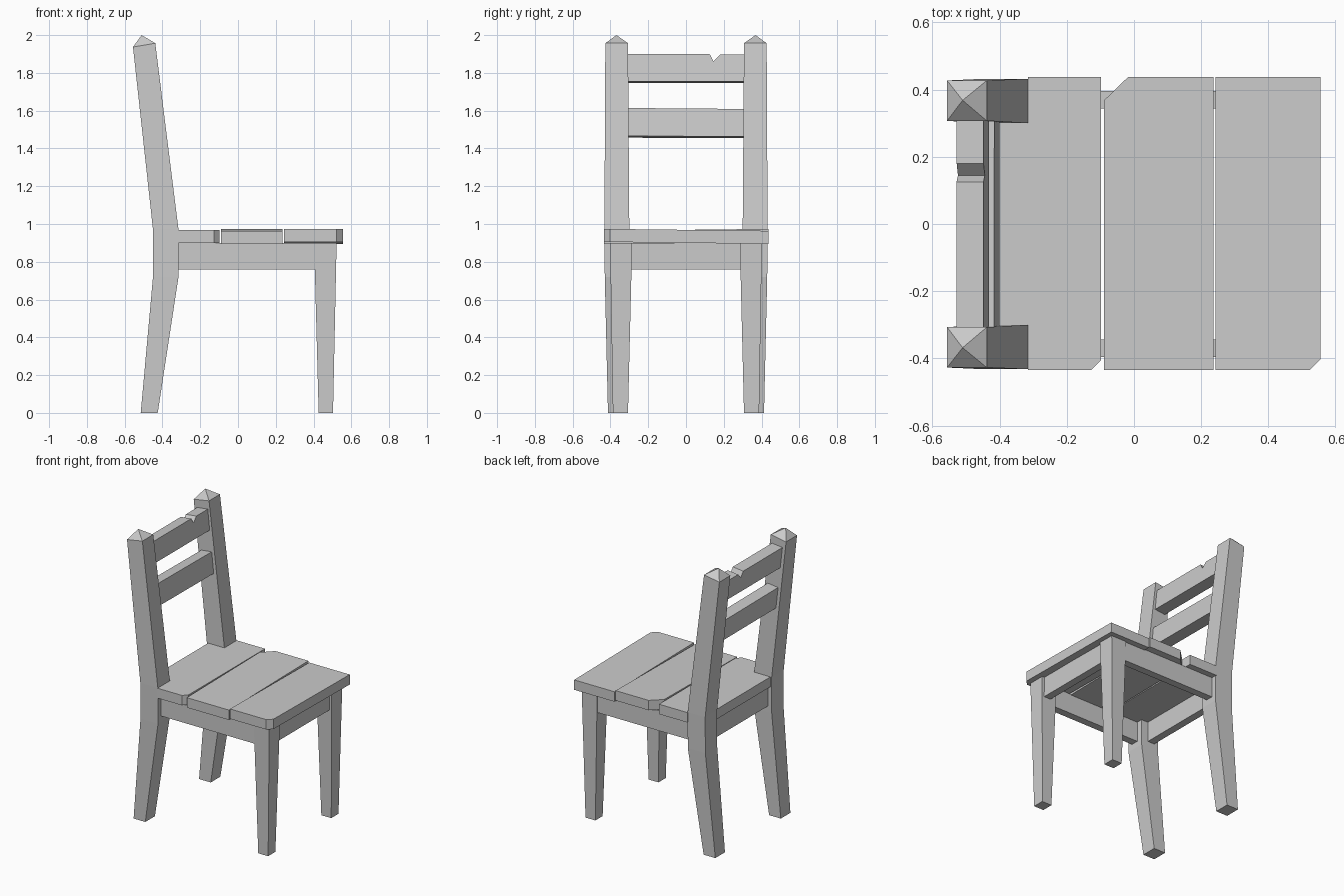
import bpy, bmesh
from mathutils import Vector

if "Cube" in bpy.data.objects:
    bpy.data.objects.remove(bpy.data.objects["Cube"])


def loft(name, rings, apex=None, mirror=False):
    """Skin a stack of equal point rings; close with caps or a pointed tip."""
    bm = bmesh.new()
    loops = [[bm.verts.new(p) for p in ring] for ring in rings]
    n = len(loops[0])
    for a, b in zip(loops, loops[1:]):
        for i in range(n):
            j = (i + 1) % n
            bm.faces.new((a[i], a[j], b[j], b[i]))
    bm.faces.new(loops[0][::-1])
    if apex:
        tip = bm.verts.new(apex)
        for i in range(n):
            bm.faces.new((loops[-1][i], loops[-1][(i + 1) % n], tip))
    else:
        bm.faces.new(loops[-1])
    bmesh.ops.recalc_face_normals(bm, faces=bm.faces)
    mesh = bpy.data.meshes.new(name)
    bm.to_mesh(mesh)
    bm.free()
    obj = bpy.data.objects.new(name, mesh)
    bpy.context.collection.objects.link(obj)
    if mirror:
        mod = obj.modifiers.new("Mirror", 'MIRROR')
        mod.use_axis = (False, True, False)
        mod.use_mirror_merge = False
    return obj


def ring(x0, x1, y0, y1, z0, z1=None):
    """Rectangle with the height z0 at its back edge and z1 at its front edge."""
    z1 = z0 if z1 is None else z1
    return [(x0, y0, z0), (x1, y0, z1), (x1, y1, z1), (x0, y1, z0)]


def box(name, x0, x1, y0, y1, z0, z1, mirror=False):
    return loft(name, [ring(x0, x1, y0, y1, z0), ring(x0, x1, y0, y1, z1)], mirror=mirror)


def plank(name, outline, tilt=0.0):
    """Seat board from a top outline, rocked slightly along y."""
    return loft(name, [[(x, y, z + tilt * y) for x, y in outline] for z in (0.90, 0.969)])


def slat(name, outline, x_front, z_base):
    """Back rest board from a (y, height) outline, leaning back with the posts."""
    up = Vector((-0.11, 0, 1))
    back = Vector((-0.08, 0, -0.009))
    front = [Vector((x_front, y, z_base)) + up * h for y, h in outline]
    return loft(name, [front, [p + back for p in front]])


# Back posts with pointed tops
loft("back_posts", [
    ring(-0.515, -0.425, 0.307, 0.413, 0),
    ring(-0.45, -0.315, 0.30, 0.43, 0.72),
    ring(-0.45, -0.315, 0.30, 0.432, 0.97),
    ring(-0.556, -0.438, 0.307, 0.427, 1.937, 1.957),
], apex=(-0.51, 0.368, 2.0), mirror=True)

# Tapered front legs
loft("front_legs", [
    ring(0.427, 0.503, 0.307, 0.387, 0),
    ring(0.403, 0.522, 0.285, 0.402, 0.90),
], mirror=True)

# Rails under the seat
box("side_rails", -0.33, 0.42, 0.343, 0.395, 0.76, 0.90, mirror=True)
box("front_rail", 0.45, 0.503, -0.30, 0.30, 0.76, 0.90)
box("back_rail", -0.42, -0.367, -0.31, 0.31, 0.76, 0.90)

# Seat boards with chipped corners
plank("seat_back_board", [
    (-0.44, -0.302), (-0.316, -0.302), (-0.316, -0.435), (-0.128, -0.435),
    (-0.098, -0.405), (-0.098, 0.437), (-0.316, 0.437), (-0.316, 0.302), (-0.44, 0.302)])
plank("seat_middle_board", [
    (-0.09, -0.435), (0.236, -0.435), (0.236, 0.437), (-0.018, 0.437), (-0.09, 0.367)], 0.012)
plank("seat_front_board", [
    (0.243, -0.435), (0.522, -0.435), (0.555, -0.402), (0.555, 0.437), (0.243, 0.437)], -0.012)

# Back rest slats, the upper one nicked
slat("upper_slat", [
    (-0.31, 0), (0.31, 0), (0.31, 0.142), (0.18, 0.142), (0.145, 0.107),
    (0.125, 0.145), (-0.31, 0.145)], -0.432, 1.755)
slat("lower_slat", [(-0.31, 0), (0.31, -0.003), (0.31, 0.143), (-0.31, 0.148)], -0.40, 1.466)
